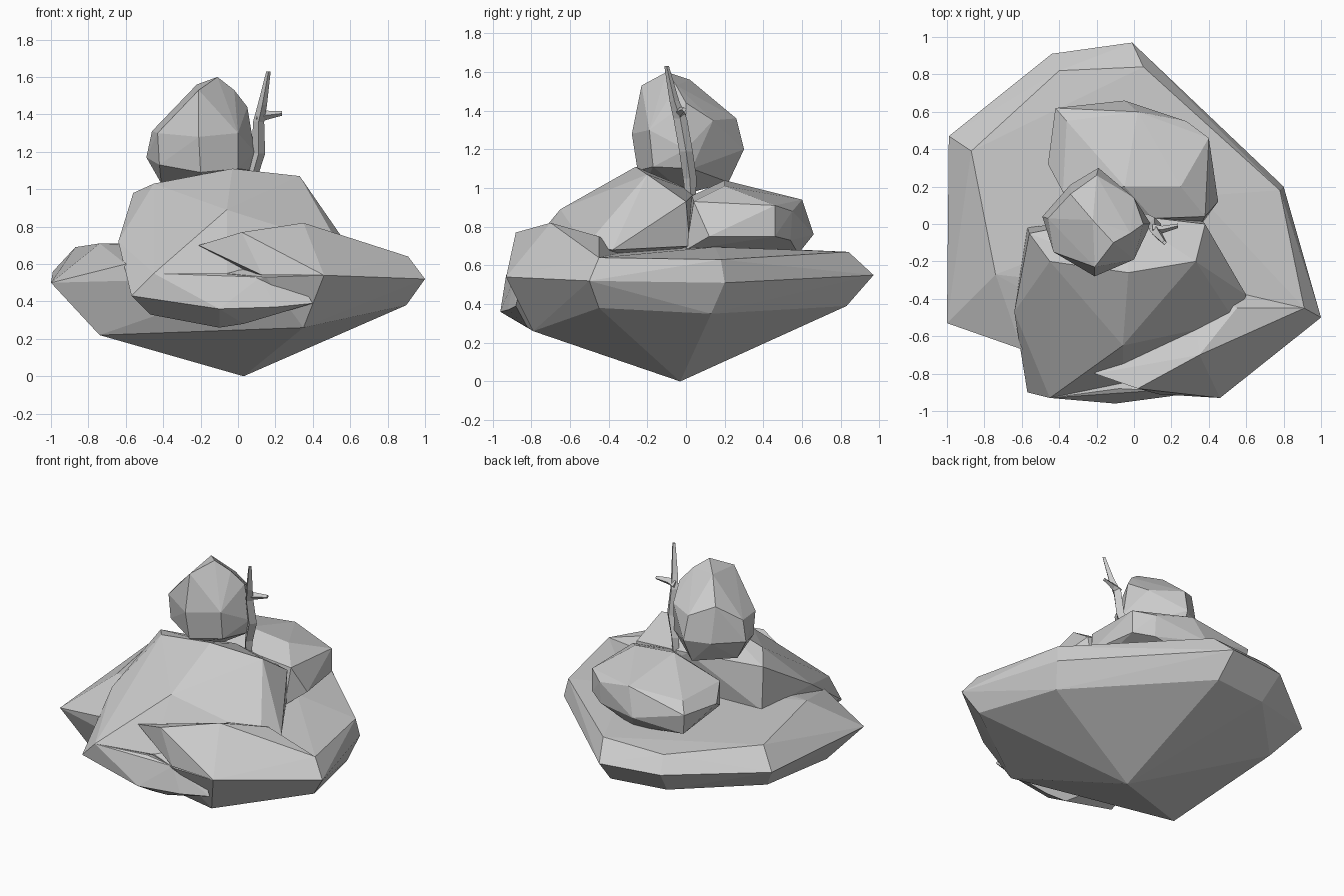
import bpy, bmesh
from mathutils import Vector


def finish(bm, name):
    bmesh.ops.recalc_face_normals(bm, faces=bm.faces)
    mesh = bpy.data.meshes.new(name)
    bm.to_mesh(mesh)
    bm.free()
    ob = bpy.data.objects.new(name, mesh)
    bpy.context.collection.objects.link(ob)
    return ob


def boulder(name, corners):
    """Faceted rock: convex hull around a few characteristic corners."""
    bm = bmesh.new()
    for c in corners:
        bm.verts.new(c)
    bmesh.ops.convex_hull(bm, input=bm.verts)
    loose = [v for v in bm.verts if not v.link_faces]
    bmesh.ops.delete(bm, geom=loose, context='VERTS')
    bmesh.ops.dissolve_limit(bm, angle_limit=0.04, verts=bm.verts, edges=bm.edges)
    return finish(bm, name)


def twig(name, path, radii, across):
    """Four-sided tapered twig along a path; across = two section axes."""
    bm = bmesh.new()
    u, v = (Vector(a) for a in across)
    rings = []
    for p, (ru, rv) in zip(path, radii):
        p = Vector(p)
        rings.append([bm.verts.new(p + d) for d in (u * ru, v * rv, u * -ru, v * -rv)])
    for a, b in zip(rings, rings[1:]):
        for i in range(4):
            j = (i + 1) % 4
            bm.faces.new((a[i], a[j], b[j], b[i]))
    bm.faces.new(rings[0][::-1])
    bm.faces.new(rings[-1])
    return finish(bm, name)


# Wide base stone: point, lower ring, widest ring, upper rim
boulder("base_stone", [
    (0.03, -0.03, 0),
    (-0.74, -0.49, 0.22), (0.35, -0.79, 0.26), (0.9, -0.45, 0.38),
    (0.75, 0.13, 0.35), (0, 0.83, 0.39), (-0.4, 0.78, 0.4), (-0.85, 0.32, 0.38),
    (-1, -0.53, 0.5), (-0.99, 0.47, 0.56), (-0.44, 0.91, 0.56), (-0.01, 0.97, 0.55),
    (0.8, 0.2, 0.51), (1, -0.5, 0.52), (0.46, -0.93, 0.54), (0.15, -0.91, 0.53),
    (-0.87, 0.39, 0.69), (-0.74, -0.27, 0.71), (-0.4, 0.82, 0.66), (0.05, 0.84, 0.67),
    (0.78, 0.18, 0.63), (0.91, -0.45, 0.64), (-0.6, -0.67, 0.6),
    (0.35, 0.15, 0.695), (-0.2, 0.3, 0.7)])

# Raised ledge at the front right of the base
boulder("front_ledge", [
    (0.35, -0.7, 0.82), (0.02, -0.88, 0.77), (-0.21, -0.8, 0.7),
    (0.46, -0.93, 0.54), (0.13, -0.91, 0.54), (0.91, -0.45, 0.64),
    (0.55, -0.45, 0.75), (0.3, -0.3, 0.66), (-0.1, -0.6, 0.6)])

# Low stone under the front
boulder("front_lower_stone", [
    (-0.57, -0.9, 0.43), (-0.45, -0.93, 0.55), (-0.1, -0.96, 0.36),
    (-0.1, -0.79, 0.26), (-0.47, -0.78, 0.33), (0.03, -0.82, 0.28),
    (0.2, -0.92, 0.37), (0.4, -0.88, 0.39), (0.35, -0.86, 0.47),
    (-0.08, -0.88, 0.55), (0.12, -0.89, 0.53), (-0.5, -0.5, 0.5)])

# Sloping middle stone
boulder("middle_stone", [
    (-0.03, -0.26, 1.11), (0.33, -0.2, 1.07), (-0.45, -0.2, 1.03),
    (-0.56, -0.05, 0.98), (0.38, 0.0, 0.93), (0.36, 0.02, 0.7), (-0.05, 0.05, 0.98),
    (0.6, -0.38, 0.68), (0.54, -0.52, 0.7), (0.3, -0.57, 0.72),
    (-0.64, -0.47, 0.72), (-0.57, -0.02, 0.69), (-0.06, -0.65, 0.89),
    (0.05, -0.74, 0.66), (-0.06, -0.85, 0.55),
    (-0.45, -0.93, 0.55), (-0.57, -0.9, 0.43)])

# Rounded stone at the back
boulder("back_stone", [
    (-0.42, 0.62, 0.86), (-0.05, 0.66, 0.76), (-0.4, 0.6, 0.72), (0.02, 0.6, 0.94),
    (-0.36, 0.55, 0.92), (0.28, 0.55, 0.88), (0.28, 0.54, 0.73),
    (0.4, 0.46, 0.91), (0.4, 0.46, 0.75), (0.45, 0.12, 0.75), (0.38, 0.04, 0.93),
    (0.36, 0.0, 0.68), (0.25, 0.2, 1.01), (-0.05, 0.2, 1.04), (-0.46, 0.32, 0.84),
    (-0.38, 0.17, 0.92), (-0.38, 0.17, 0.75), (0.1, 0.03, 0.96), (0, 0.58, 0.66),
    (-0.3, 0.4, 0.66)])

# Egg-shaped top stone
boulder("top_stone", [
    (-0.11, -0.1, 1.6), (-0.22, 0.02, 1.56), (-0.21, -0.23, 1.53),
    (-0.02, -0.05, 1.53), (-0.46, 0.03, 1.31), (-0.34, 0.16, 1.42),
    (-0.2, 0.26, 1.36), (0.05, 0.0, 1.44), (0.0, 0.14, 1.35),
    (-0.21, -0.28, 1.28), (0.0, -0.19, 1.3), (-0.43, -0.15, 1.3),
    (-0.49, 0.04, 1.17), (-0.34, 0.21, 1.18), (-0.19, 0.3, 1.2),
    (0.09, 0.0, 1.2), (-0.42, -0.14, 1.13), (-0.2, -0.25, 1.09),
    (0.0, -0.17, 1.11), (0.07, 0.03, 1.1), (-0.41, 0.02, 1.03),
    (-0.2, 0.22, 1.03), (-0.18, -0.2, 1.05), (-0.15, 0, 0.97)])

# Forked twig beside the top stone
twig("twig_stem",
     [(0.05, 0.03, 0.83), (0.07, 0.02, 1.05), (0.11, 0.0, 1.19),
      (0.11, -0.03, 1.36), (0.13, -0.06, 1.45), (0.163, -0.1, 1.63)],
     [(0.02, 0.015), (0.03, 0.035), (0.035, 0.035), (0.03, 0.035),
      (0.025, 0.025), (0.012, 0.012)], ((1, 0, 0), (0, 1, 0)))
twig("twig_branch",
     [(0.1, -0.03, 1.38), (0.15, -0.03, 1.395), (0.235, -0.01, 1.405)],
     [(0.03, 0.03), (0.02, 0.025), (0.012, 0.012)], ((0, 1, 0), (0, 0, 1)))
